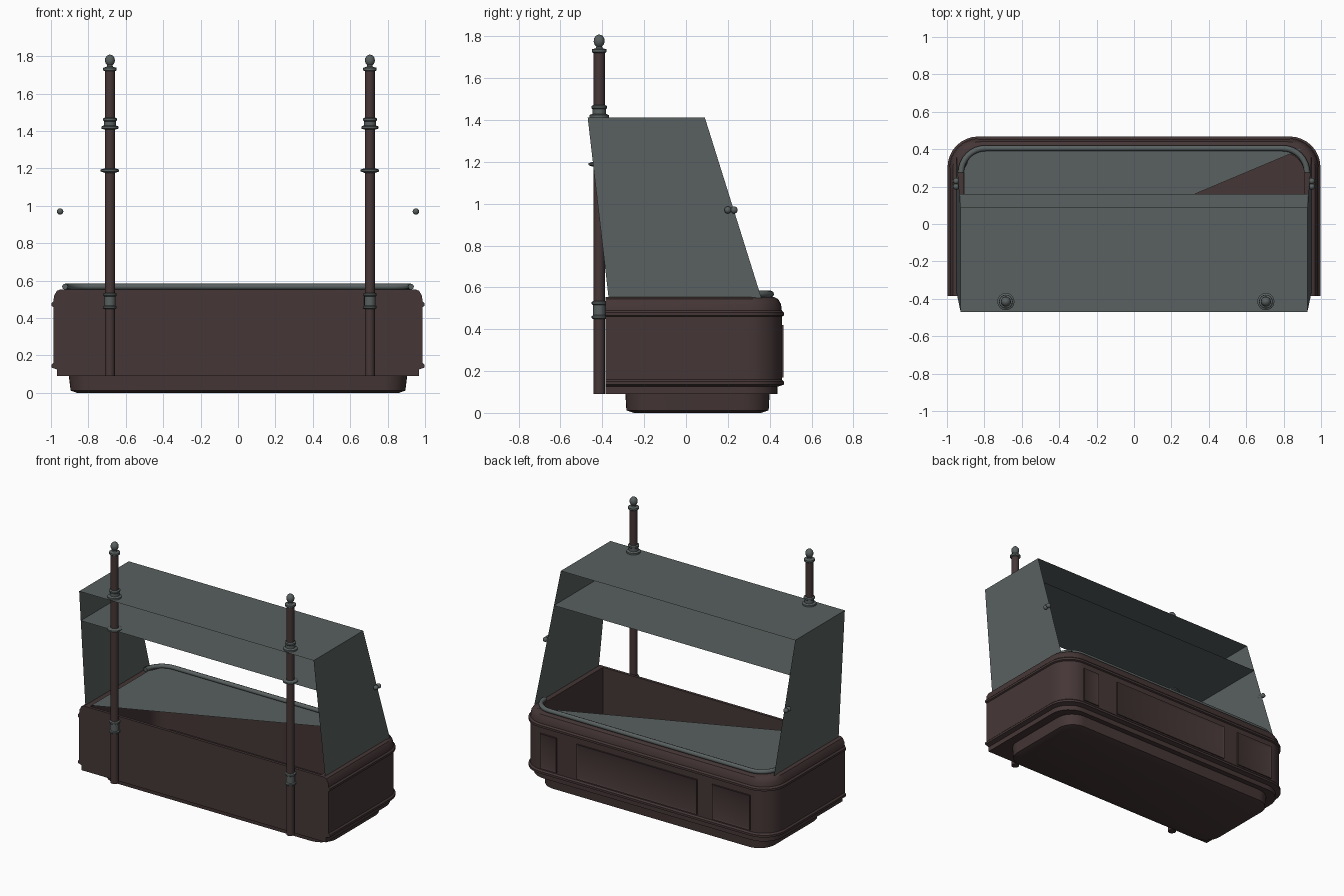
import bpy, bmesh, math
from mathutils import Vector

if "Cube" in bpy.data.objects:
    bpy.data.objects.remove(bpy.data.objects["Cube"])


def material(name, rgb):
    m = bpy.data.materials.new(name)
    m.diffuse_color = (*rgb, 1)
    m.use_nodes = True
    m.node_tree.nodes["Principled BSDF"].inputs["Base Color"].default_value = m.diffuse_color
    return m


BROWN = material("dark_brown_wood", (0.060, 0.037, 0.037))
GREY = material("slate_grey", (0.100, 0.118, 0.116))


def finish(name, bm, mat, angle=35, recalc=True):
    if recalc:
        bmesh.ops.recalc_face_normals(bm, faces=bm.faces)
    me = bpy.data.meshes.new(name)
    bm.to_mesh(me)
    bm.free()
    me.materials.append(mat)
    me.shade_smooth()
    me.set_sharp_from_angle(angle=math.radians(angle))
    ob = bpy.data.objects.new(name, me)
    bpy.context.collection.objects.link(ob)
    return ob


def sheet(name, corners, mat):
    bm = bmesh.new()
    bm.faces.new([bm.verts.new(c) for c in corners])
    return finish(name, bm, mat, recalc=False)


def outline(hx, front, back, r, rf=0.0, n=8):
    """Plan outline: rounded back corners, square or rounded front corners."""
    pts = []
    for cx, cy, rad, a0 in ((hx, back, r, 0), (-hx, back, r, 90),
                            (-hx, front, rf, 180), (hx, front, rf, 270)):
        sx, sy = (1 if cx > 0 else -1), (1 if cy == back else -1)
        for i in range(n + 1 if rad else 1):
            a = math.radians(a0 + 90 * i / n)
            pts.append((cx - sx * rad + rad * math.cos(a),
                        cy - sy * rad + rad * math.sin(a)))
    return pts


def loft(name, rings, mat):
    """Join stacked outlines (points, z) and cap both ends."""
    bm = bmesh.new()
    loops = [[bm.verts.new((x, y, z)) for x, y in pts] for pts, z in rings]
    n = len(loops[0])
    for a, b in zip(loops, loops[1:]):
        for i in range(n):
            j = (i + 1) % n
            bm.faces.new((a[i], a[j], b[j], b[i]))
    bm.faces.new(loops[0][::-1])
    bm.faces.new(loops[-1])
    return finish(name, bm, mat)


def lathe(name, x, y, profile, mat, seg=16):
    """Turned part from (radius, z) pairs."""
    rings = [([(x + r * math.cos(2 * math.pi * i / seg),
                y + r * math.sin(2 * math.pi * i / seg)) for i in range(seg)], z)
             for r, z in profile]
    return loft(name, rings, mat)


# Hollow counter body with mouldings on the sides and back
profile = [(.02, .09), (.02, .125), (-.01, .135), (-.01, .15), (0, .16),
           (0, .46), (-.01, .465), (-.01, .48), (0, .49), (.004, .52),
           (.018, .545), (.035, .553), (.075, .553)]
rings = [(outline(.987 - o, -.385, .458 - o, .16 - o * .5), z) for o, z in profile]
inner = outline(.912, -.365, .383 + .02, .12)
rings += [(inner, .553), (inner, .12)]
loft("counter_body", rings, BROWN)

# Recessed plinth
loft("plinth", [(outline(.86, -.25, .36, .1, .1), 0),
                (outline(.895, -.285, .395, .12, .12), .012),
                (outline(.905, -.29, .40, .13, .13), .095)], BROWN)


# Raised panels on the back, each with an inset field
def back_panel(name, x0, x1, z0, z1):
    bm = bmesh.new()
    vs = [bm.verts.new((x, .466, z)) for x, z in ((x0, z0), (x0, z1), (x1, z1), (x1, z0))]
    f = bm.faces.new(vs)
    back = bmesh.ops.extrude_face_region(bm, geom=[f])
    for v in back["geom"]:
        if isinstance(v, bmesh.types.BMVert):
            v.co.y = .457
    bm.faces.ensure_lookup_table()
    bmesh.ops.recalc_face_normals(bm, faces=bm.faces)
    face = max(bm.faces, key=lambda q: q.calc_center_median().y)
    bmesh.ops.inset_region(bm, faces=[face], thickness=.018, depth=-.006)
    finish(name, bm, BROWN)


back_panel("centre_back_panel", -.41, .54, .17, .42)
back_panel("left_back_panel", -.83, -.53, .17, .42)
back_panel("right_back_panel", .70, .83, .17, .42)

# Half-covered counter top
sheet("counter_top", [(-.91, -.36, .558), (.90, .402, .558), (-.80, .402, .558),
                      (-.87, .37, .558), (-.91, .29, .558)], GREY)

# Raised lip round the back of the counter
lip = bpy.data.curves.new("counter_lip", "CURVE")
lip.dimensions = "3D"
lip.bevel_depth = .016
lip.bevel_resolution = 2
path = [p for p in outline(.925, -.36, .405, .13)[:18]]
sp = lip.splines.new("POLY")
sp.points.add(len(path) - 1)
for pt, (x, y) in zip(sp.points, path):
    pt.co = (x, y, .568, 1)
lip.use_fill_caps = True
lip.materials.append(GREY)
bpy.context.collection.objects.link(bpy.data.objects.new("counter_lip", lip))


# Canopy: two side sheets, a roof and a lower shelf
def canopy_point(s, back, z):
    t = (1.412 - z) / .862
    y = .09 + .27 * t if back else -.47 + .10 * t
    return (s * (.927 + .021 * t), y, z)


for side, s in (("left", -1), ("right", 1)):
    pts = [canopy_point(s, b, z) for b, z in ((0, .55), (1, .55), (1, 1.412), (0, 1.412))]
    sheet(side + "_canopy_side", pts if s > 0 else pts[::-1], GREY)
for name, z in (("canopy_roof", 1.412), ("canopy_shelf", 1.19)):
    sheet(name, [canopy_point(s, b, z) for s, b in ((-1, 0), (1, 0), (1, 1), (-1, 1))], GREY)

# Small paired knobs on the canopy sides
for side, s in (("left", -1), ("right", 1)):
    for i, y in enumerate((.200, .230)):
        bm = bmesh.new()
        bmesh.ops.create_uvsphere(bm, u_segments=12, v_segments=8, radius=.017)
        bmesh.ops.translate(bm, verts=bm.verts, vec=Vector((s * .951, y, .97)))
        finish(f"{side}_knob_{i + 1}", bm, GREY, 60)

# Front posts with collars and finials
for side, x in (("left", -.685), ("right", .705)):
    y = -.415
    lathe(side + "_post", x, y, [(.027, .09), (.027, 1.73)], BROWN)
    lathe(side + "_lower_collar", x, y, [(.03, .448), (.036, .453), (.036, .462), (.03, .467),
                                         (.03, .515), (.036, .52), (.036, .53), (.028, .535)], GREY)
    lathe(side + "_shelf_ring", x, y, [(.03, 1.177), (.05, 1.184), (.05, 1.194), (.03, 1.2)], GREY)
    lathe(side + "_upper_collar", x, y, [(.03, 1.408), (.046, 1.413), (.046, 1.424), (.032, 1.43),
                                         (.032, 1.452), (.037, 1.457), (.037, 1.467), (.028, 1.472)], GREY)
    lathe(side + "_finial", x, y, [(.028, 1.72), (.036, 1.725), (.036, 1.738), (.016, 1.744),
                                   (.014, 1.752), (.022, 1.76), (.027, 1.775), (.025, 1.79),
                                   (.016, 1.803), (.004, 1.808)], GREY, 14)
